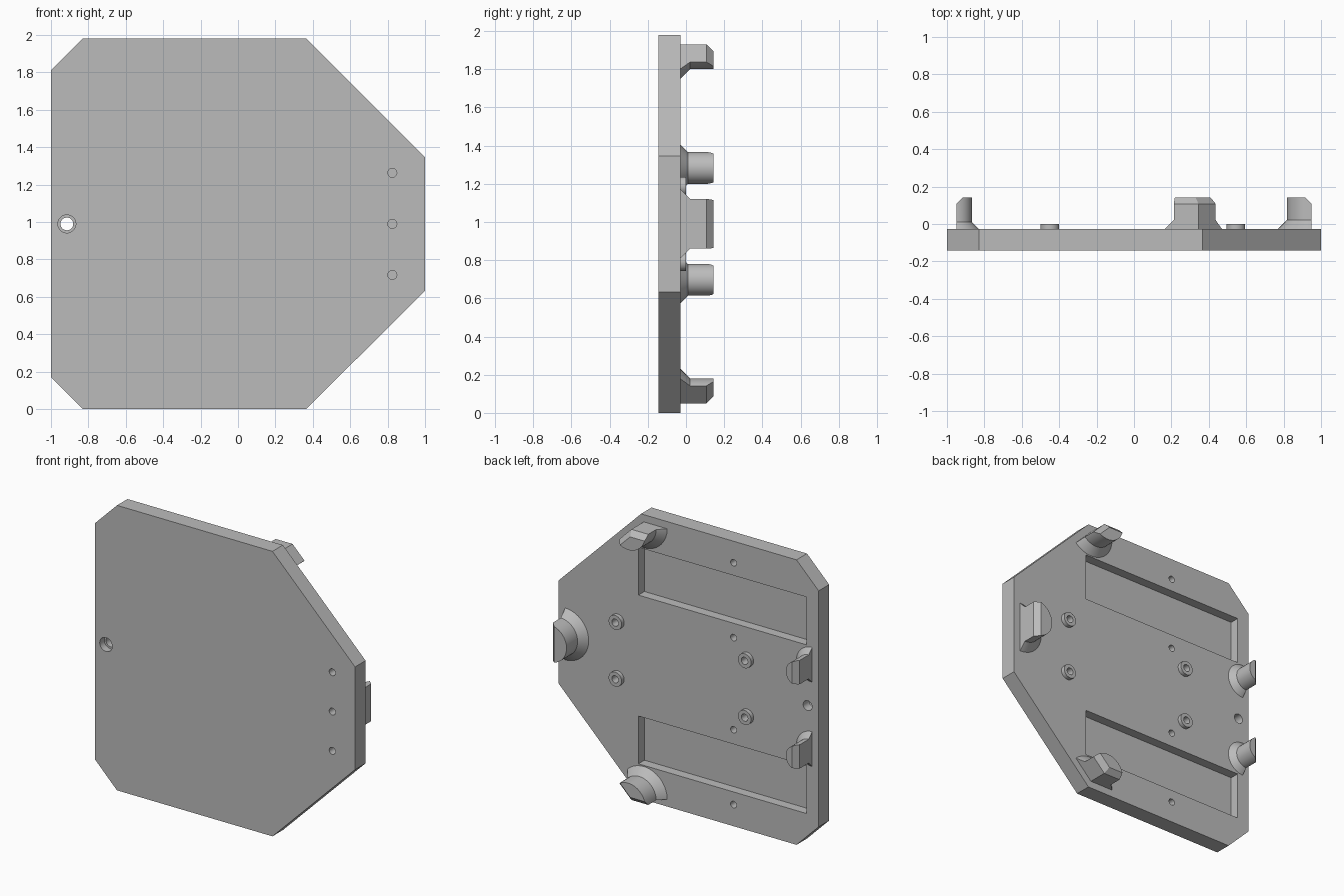
import bpy
import bmesh
from math import cos, sin, pi, radians, sqrt
from mathutils import Vector

if "Cube" in bpy.data.objects:
    bpy.data.objects.remove(bpy.data.objects["Cube"])

FRONT, BACK, TOP = -0.143, -0.028, 0.143   # y of plate faces and peg tips
MID = 0.99                                 # height of the symmetry line
OVER = 0.05                                # cutter overshoot

grey = bpy.data.materials.new("plain_grey")
grey.use_nodes = True
grey.diffuse_color = (0.5, 0.5, 0.5, 1)
grey.node_tree.nodes["Principled BSDF"].inputs["Base Color"].default_value = (0.5, 0.5, 0.5, 1)


def finish(name, bm):
    bmesh.ops.recalc_face_normals(bm, faces=bm.faces)
    mesh = bpy.data.meshes.new(name)
    bm.to_mesh(mesh)
    bm.free()
    mesh.materials.append(grey)
    obj = bpy.data.objects.new(name, mesh)
    bpy.context.collection.objects.link(obj)
    return obj


def smooth(obj):
    bpy.ops.object.select_all(action='DESELECT')
    obj.select_set(True)
    bpy.context.view_layer.objects.active = obj
    bpy.ops.object.shade_smooth_by_angle(angle=radians(30))


def lathe(bm, x, z, profile, caps=True, n=48):
    """Turn a (radius, y) profile about an axis along y through (x, z)."""
    rings = []
    for r, y in profile:
        angles = [2 * pi * (i + 0.5) / n for i in range(n)]
        rings.append([bm.verts.new((x + r * cos(a), y, z + r * sin(a))) for a in angles])
    for a, b in zip(rings, rings[1:]):
        for i in range(n):
            j = (i + 1) % n
            bm.faces.new((a[i], a[j], b[j], b[i]))
    if caps:
        bm.faces.new(rings[0])
        bm.faces.new(rings[-1])


def prism(bm, outline, y0, y1):
    """Extrude an (x, z) outline from y0 to y1."""
    face = bm.faces.new([bm.verts.new((x, y0, z)) for x, z in outline])
    ext = bmesh.ops.extrude_face_region(bm, geom=[face])
    moved = [v for v in ext["geom"] if isinstance(v, bmesh.types.BMVert)]
    bmesh.ops.translate(bm, verts=moved, vec=(0, y1 - y0, 0))


def slice_off(bm, point, normal):
    cut = bmesh.ops.bisect_plane(bm, geom=bm.verts[:] + bm.edges[:] + bm.faces[:],
                                 dist=1e-5, plane_co=point, plane_no=normal,
                                 clear_outer=True)
    edges = [e for e in cut["geom_cut"] if isinstance(e, bmesh.types.BMEdge)]
    bmesh.ops.holes_fill(bm, edges=edges, sides=0)


# Base plate
half = [(-1, 0.82), (-0.83, MID), (0.365, MID), (1, 0.357)]
outline = [(x, MID + h) for x, h in half] + [(x, MID - h) for x, h in reversed(half)]
bm = bmesh.new()
prism(bm, outline, FRONT, BACK)
plate = finish("base_plate", bm)

# Cutter for the pockets and holes
boss_spots = [(x, MID + s * 0.197) for x in (0.545, -0.45) for s in (1, -1)]
bm = bmesh.new()
for s in (1, -1):
    lo, hi = MID + s * 0.42, MID + s * 0.752
    prism(bm, [(-0.908, lo), (0.385, lo), (0.385, hi), (-0.908, hi)], BACK - 0.066, BACK + OVER)
    for h in (0.32, 0.84):
        lathe(bm, -0.346, MID + s * h, [(0.023, BACK - 0.07), (0.023, BACK + OVER)], n=32)
for x, z in boss_spots:
    lathe(bm, x, z, [(0.025, BACK - 0.05), (0.025, BACK + OVER)], n=32)
for h in (-0.273, 0, 0.273):
    lathe(bm, 0.825, MID + h, [(0.024, FRONT - OVER), (0.024, FRONT + 0.08)], n=32)
lathe(bm, -0.915, MID, [(0.048, FRONT - OVER), (0.048, FRONT + 0.05),
                        (0.034, FRONT + 0.05), (0.034, BACK + OVER)])
cutter = finish("hole_cutter", bm)
cutter.hide_render = True

mod = plate.modifiers.new("holes", 'BOOLEAN')
mod.operation = 'DIFFERENCE'
mod.solver = 'EXACT'
mod.object = cutter
bpy.context.view_layer.objects.active = plate
plate.select_set(True)
bpy.ops.object.modifier_apply(modifier=mod.name)
bpy.data.objects.remove(cutter)
smooth(plate)

# Hollow bosses around the four mounting holes
for i, (x, z) in enumerate(boss_spots):
    bm = bmesh.new()
    lathe(bm, x, z, [(0.05, BACK), (0.05, 0), (0.025, 0), (0.025, BACK)], caps=False, n=32)
    smooth(finish(f"mounting_boss_{i + 1}", bm))


def peg(name, x, z, radius, flare, sides):
    """Flared post cut flat, with a chamfered tip, on each outward (x, z) side."""
    bm = bmesh.new()
    lathe(bm, x, z, [(radius + flare, BACK), (radius, BACK + flare), (radius, TOP)])
    for sx, sz in sides:
        out = Vector((sx, 0, sz)).normalized()
        slice_off(bm, Vector((x, 0, z)), out)
    for sx, sz in sides:
        out = Vector((sx, 0, sz)).normalized()
        slice_off(bm, Vector((x, TOP - 0.035, z)), out + Vector((0, 1, 0)))
    smooth(finish(name, bm))


# Locating pegs along the edges of the plate
peg("side_peg", 0.948, MID, 0.13, 0.05, [(1, 0)])
for label, s in (("upper", 1), ("lower", -1)):
    peg(f"{label}_corner_peg", 0.344, MID + s * 0.94, 0.13, 0.05, [(0, s), (1, s)])
    peg(f"{label}_end_peg", -0.95, MID + s * 0.293, 0.083, 0.038, [(-1, 0)])
